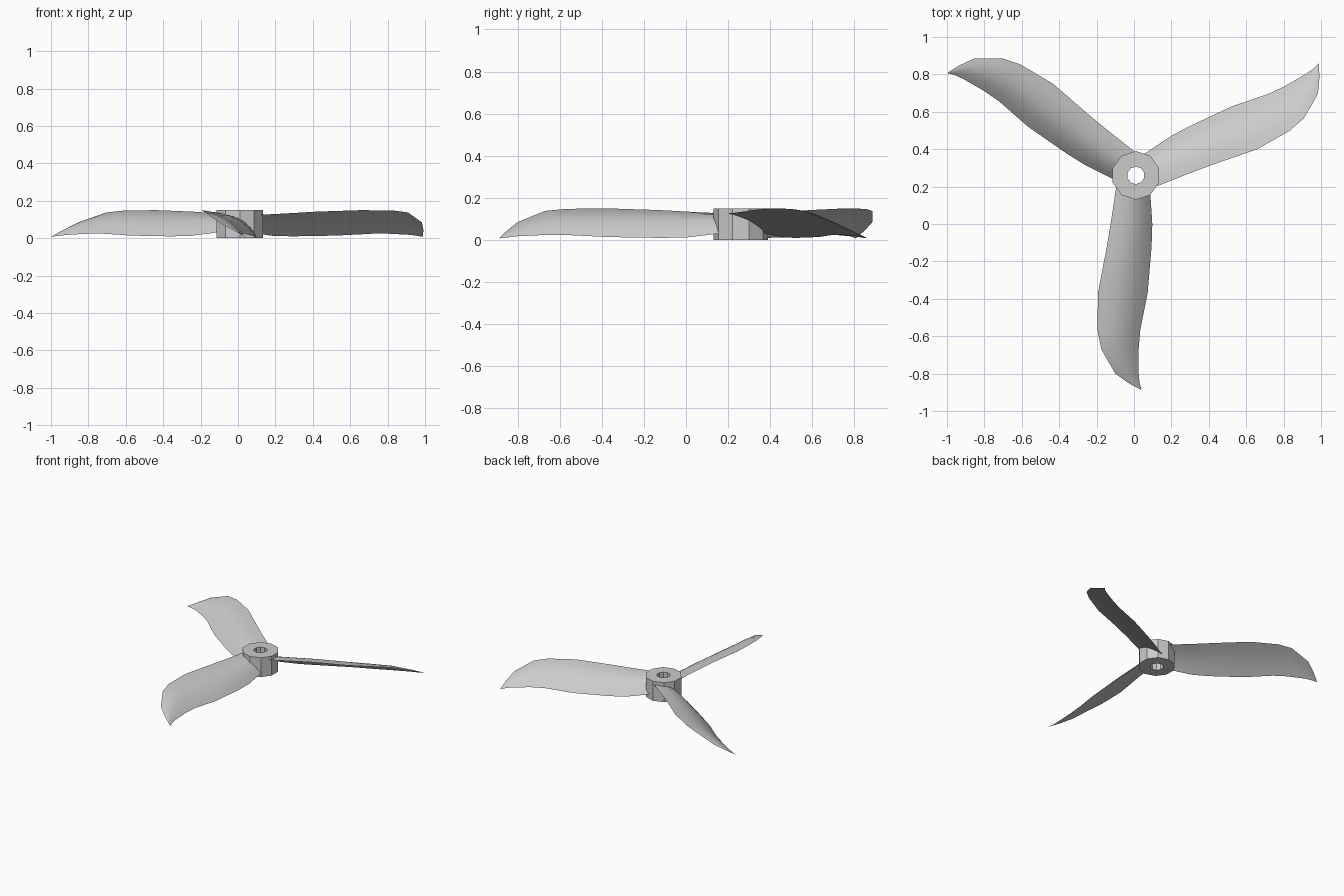
import bpy, bmesh, math
from mathutils import Matrix, Vector

cube = bpy.data.objects.get("Cube")
if cube:
    bpy.data.objects.remove(cube, do_unlink=True)

HUB = Vector((0.01, 0.26, 0))
HUB_SIDES = 10

grey = bpy.data.materials.new("light grey")
grey.use_nodes = True
colour = (0.6, 0.6, 0.6, 1)
grey.diffuse_color = colour
grey.node_tree.nodes["Principled BSDF"].inputs["Base Color"].default_value = colour


def finish(bm, name, angle):
    """Turn a bmesh into a shaded, coloured object."""
    bmesh.ops.recalc_face_normals(bm, faces=bm.faces)
    mesh = bpy.data.meshes.new(name)
    bm.to_mesh(mesh)
    bm.free()
    mesh.materials.append(grey)
    obj = bpy.data.objects.new(name, mesh)
    bpy.context.collection.objects.link(obj)
    bpy.ops.object.select_all(action="DESELECT")
    obj.select_set(True)
    bpy.context.view_layer.objects.active = obj
    bpy.ops.object.shade_smooth_by_angle(angle=math.radians(angle))
    return obj


# Hub: a faceted tube swept from a closed rectangular profile
bm = bmesh.new()
profile = [(0.13, 0), (0.13, 0.15), (0.047, 0.15), (0.047, 0)]
rings = []
for i in range(HUB_SIDES):
    a = math.pi / 2 + math.tau * i / HUB_SIDES
    rings.append([bm.verts.new(HUB + Vector((r * math.cos(a), r * math.sin(a), z)))
                  for r, z in profile])
for i, ring in enumerate(rings):
    after = rings[(i + 1) % HUB_SIDES]
    for j in range(4):
        k = (j + 1) % 4
        bm.faces.new((ring[j], ring[k], after[k], after[j]))
finish(bm, "hub", 20)

# Blade stations: y, high edge (x, z), low edge (x, z), camber above the chord
STATIONS = [
    (0.20, -0.095, 0.125, 0.085, 0.035, 0.030),
    (0.00, -0.125, 0.135, 0.098, 0.012, 0.034),
    (-0.12, -0.145, 0.142, 0.094, 0.010, 0.034),
    (-0.37, -0.193, 0.150, 0.073, 0.014, 0.030),
    (-0.57, -0.195, 0.148, 0.033, 0.024, 0.026),
    (-0.67, -0.175, 0.138, 0.025, 0.024, 0.022),
    (-0.80, -0.100, 0.085, 0.025, 0.018, 0.012),
    (-0.85, -0.030, 0.045, 0.030, 0.012, 0.006),
    (-0.885, 0.035, 0.012, 0.040, 0.008, 0.001),
]
STEPS = 8


def section(bm, y, hx, hz, lx, lz, camber):
    """One closed aerofoil loop: over the top, back along the underside."""
    high, low = Vector((hx, y, hz)), Vector((lx, y, lz))
    chord = low - high
    up = Vector((-chord.z, 0, chord.x)).normalized()
    loop = []
    for i in range(2 * STEPS):
        t = i / STEPS if i <= STEPS else 2 - i / STEPS
        rise = camber if i <= STEPS else camber * 0.3
        loop.append(bm.verts.new(high + chord * t + up * rise * math.sin(math.pi * t)))
    return loop


# Three identical twisted blades around the hub
for name, turn in (("front_blade", 0), ("left_blade", 120), ("right_blade", 240)):
    bm = bmesh.new()
    loops = [section(bm, *s) for s in STATIONS]
    for a, b in zip(loops, loops[1:]):
        for i in range(len(a)):
            j = (i + 1) % len(a)
            bm.faces.new((a[i], a[j], b[j], b[i]))
    bm.faces.new(loops[0])
    bm.faces.new(loops[-1])
    bmesh.ops.rotate(bm, verts=bm.verts, cent=HUB,
                     matrix=Matrix.Rotation(math.radians(turn), 3, "Z"))
    finish(bm, name, 35)
